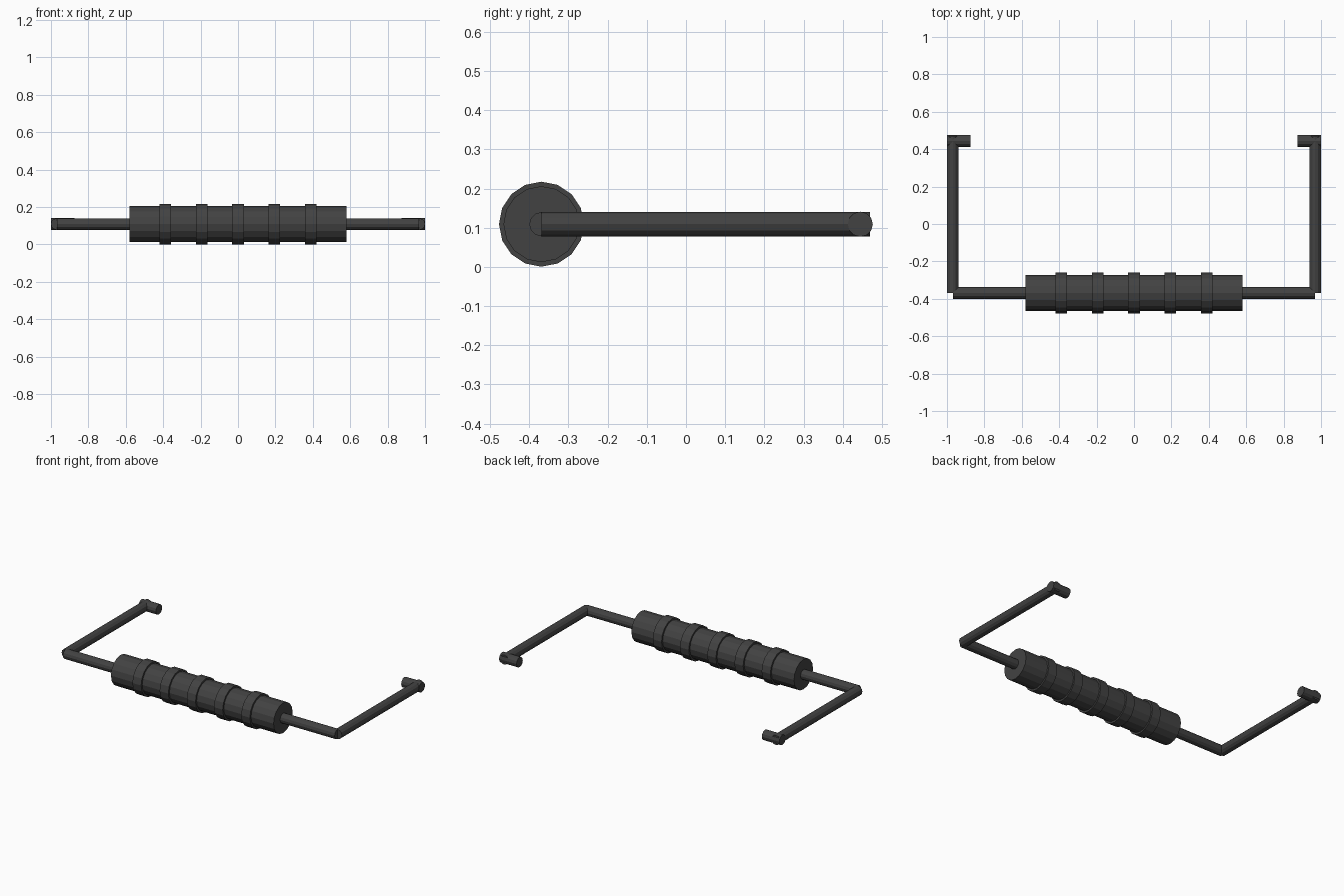
import bpy
from math import pi

if "Cube" in bpy.data.objects:
    bpy.data.objects.remove(bpy.data.objects["Cube"])

ZC = 0.109      # height of the common axis plane
YG = -0.369     # grip axis
YP = 0.445      # end peg axis
R = 0.031       # rod radius

mat = bpy.data.materials.new("dark_grey")
mat.diffuse_color = (0.055, 0.055, 0.055, 1)
mat.use_nodes = True
mat.node_tree.nodes["Principled BSDF"].inputs["Base Color"].default_value = mat.diffuse_color


def rod(name, start, end, radius, axis, other, sides=12):
    """Flat-shaded cylinder along x or y; 'other' is its position on the other axis."""
    mid = (start + end) / 2
    loc = (mid, other, ZC) if axis == 'x' else (other, mid, ZC)
    rot = (0, pi / 2, 0) if axis == 'x' else (pi / 2, 0, 0)
    bpy.ops.mesh.primitive_cylinder_add(vertices=sides, radius=radius,
                                        depth=abs(end - start), location=loc, rotation=rot)
    ob = bpy.context.object
    ob.name = name
    ob.data.materials.append(mat)
    return ob


# Grip with raised rings
rod("grip", -0.58, 0.58, 0.097, 'x', YG, 16)
for i in range(-2, 3):
    x = i * 0.194
    rod(f"grip_ring_{i + 3}", x - 0.031, x + 0.031, 0.1085, 'x', YG, 16)

# Cross rod through the grip
rod("cross_rod", -0.969, 0.969, R, 'x', YG)

# Side arms and inward pegs
for side, s in (("left", -1), ("right", 1)):
    rod(f"{side}_arm", YG, 0.47, R, 'y', s * 0.969)
    rod(f"{side}_peg", s * 0.875, s * 1.0, 0.032, 'x', YP)
